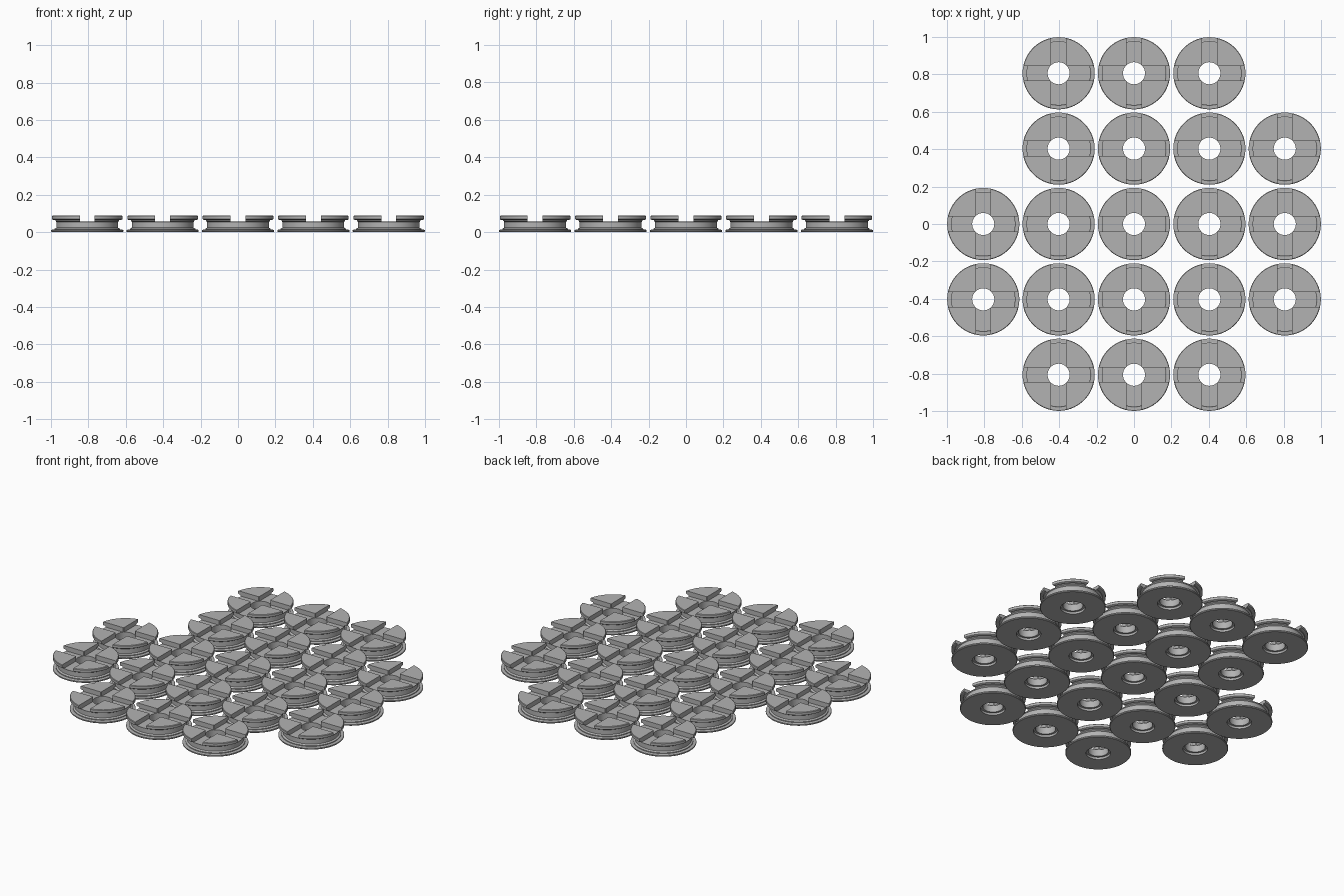
import bpy, bmesh, math
from mathutils import Matrix

if "Cube" in bpy.data.objects:
    bpy.data.objects.remove(bpy.data.objects["Cube"])

PITCH = 0.403
SIDES = 64

grey = bpy.data.materials.new("plain_grey")
grey.diffuse_color = (0.45, 0.45, 0.45, 1)
grey.use_nodes = True
grey.node_tree.nodes["Principled BSDF"].inputs["Base Color"].default_value = grey.diffuse_color

# spool cross-section (radius, height), a closed loop
profile = [(0.072, 0), (0.19, 0), (0.193, 0.003), (0.193, 0.010), (0.188, 0.013),
           (0.175, 0.013), (0.175, 0.018), (0.165, 0.024), (0.165, 0.054),
           (0.175, 0.060), (0.175, 0.066), (0.188, 0.066), (0.193, 0.069),
           (0.193, 0.085), (0.190, 0.088), (0.059, 0.088), (0.059, 0.014),
           (0.072, 0.014)]


def make_object(name, bm):
    bmesh.ops.recalc_face_normals(bm, faces=bm.faces)
    mesh = bpy.data.meshes.new(name)
    bm.to_mesh(mesh)
    bm.free()
    mesh.materials.append(grey)
    obj = bpy.data.objects.new(name, mesh)
    bpy.context.collection.objects.link(obj)
    return obj


# spool body, turned around its axis
bm = bmesh.new()
rings = [[bm.verts.new((r * math.cos(a), r * math.sin(a), z)) for r, z in profile]
         for a in (math.tau * (i + 0.5) / SIDES for i in range(SIDES))]
n = len(profile)
for i in range(SIDES):
    a, b = rings[i], rings[(i + 1) % SIDES]
    for j in range(n):
        k = (j + 1) % n
        bm.faces.new((a[j], b[j], b[k], a[k]))
spool = make_object("spool", bm)

# two bars that cut the cross slot in the top
for name, size in (("slot_cutter_x", (0.6, 0.08, 0.1)), ("slot_cutter_y", (0.08, 0.6, 0.1))):
    bm = bmesh.new()
    bmesh.ops.create_cube(bm, size=1)
    bmesh.ops.scale(bm, vec=size, verts=bm.verts)
    bmesh.ops.translate(bm, vec=(0, 0, 0.058 + 0.05), verts=bm.verts)
    cutter = make_object(name, bm)
    cutter.hide_render = True
    mod = spool.modifiers.new(name, 'BOOLEAN')
    mod.operation = 'DIFFERENCE'
    mod.solver = 'EXACT'
    mod.object = cutter

bpy.context.view_layer.update()
deps = bpy.context.evaluated_depsgraph_get()
mesh = bpy.data.meshes.new_from_object(spool.evaluated_get(deps))
spool.modifiers.clear()
spool.data = mesh
for name in ("slot_cutter_x", "slot_cutter_y"):
    bpy.data.objects.remove(bpy.data.objects[name])

bpy.context.view_layer.objects.active = spool
spool.select_set(True)
bpy.ops.object.shade_smooth_by_angle(angle=math.radians(25))

# spools laid out in rows: first and last column of each row
rows = {2: (-1, 1), 1: (-1, 2), 0: (-2, 2), -1: (-2, 2), -2: (-1, 1)}
first = True
for row, (start, end) in rows.items():
    for col in range(start, end + 1):
        obj = spool if first else spool.copy()
        if not first:
            bpy.context.collection.objects.link(obj)
        first = False
        obj.name = f"spool_row{row + 3}_col{col + 3}"
        obj.location = (col * PITCH, row * PITCH, 0)
